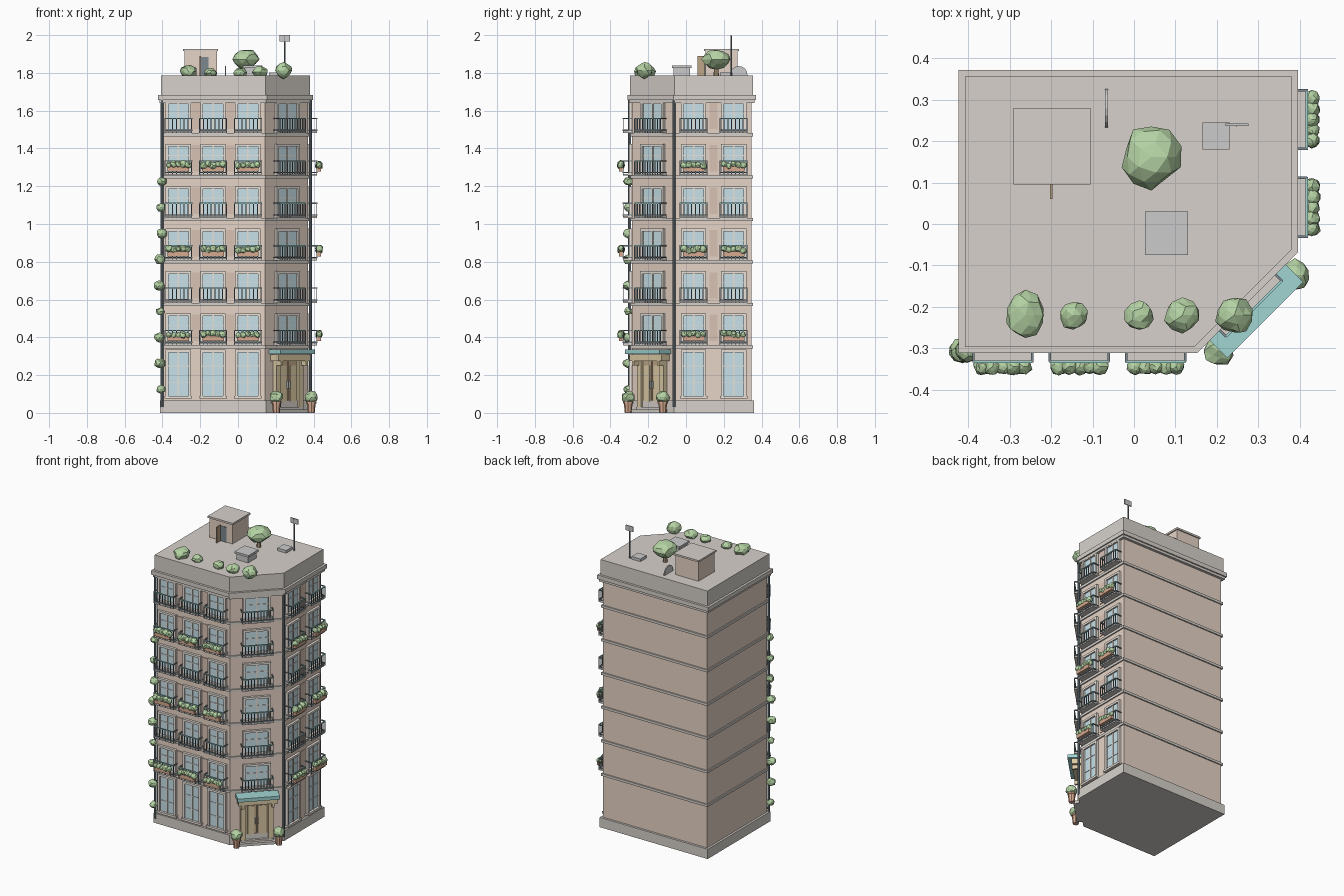
import bpy, bmesh, math, random
from mathutils import Matrix, Vector

if "Cube" in bpy.data.objects:
    bpy.data.objects.remove(bpy.data.objects["Cube"])

random.seed(4)
parts = {}
COL = {
    "wall": (0.80, 0.66, 0.57), "stone": (0.68, 0.64, 0.60), "panel": (0.70, 0.54, 0.46),
    "frame": (0.82, 0.76, 0.70), "glass": (0.58, 0.76, 0.82), "iron": (0.20, 0.25, 0.28),
    "teal": (0.35, 0.66, 0.65), "leaf": (0.46, 0.65, 0.37), "clay": (0.68, 0.40, 0.28),
    "tan": (0.72, 0.60, 0.38), "wood": (0.52, 0.38, 0.24), "metal": (0.55, 0.56, 0.57)}
mats = {}
for k, c in COL.items():
    mats[k] = bpy.data.materials.new(k)
    mats[k].diffuse_color = (*c, 1)


def bm_of(name, mat):
    if name not in parts:
        parts[name] = (bmesh.new(), mat)
    return parts[name][0]


def box(name, mat, x, y, z, M=Matrix()):
    """Box from (min, max) ranges, placed by matrix M."""
    c = [(a + b) / 2 for a, b in (x, y, z)]
    s = [abs(b - a) for a, b in (x, y, z)]
    bmesh.ops.create_cube(bm_of(name, mat), size=1,
                          matrix=M @ Matrix.Translation(c) @ Matrix.Diagonal((*s, 1)))


def cyl(name, mat, p, r1, r2, h, n=8, R=Matrix()):
    bmesh.ops.create_cone(bm_of(name, mat), cap_ends=True, segments=n, radius1=r1, radius2=r2,
                          depth=h, matrix=Matrix.Translation(p) @ R)


def blob(name, p, r, jitter=0.12):
    """Faceted foliage clump."""
    v = bmesh.ops.create_icosphere(bm_of(name, "leaf"), subdivisions=2, radius=1)["verts"]
    for q in v:
        k = 1 + random.uniform(-jitter, jitter)
        q.co = Vector(p) + Vector([q.co[i] * r[i] * k for i in range(3)])


# footprint with one cut corner, grown outward by d
X0, X1, Y0, Y1, CX = -0.398, 0.371, -0.286, 0.346, 0.142
CY = Y0 + X1 - CX


def slab(name, mat, d, z0, z1):
    t = d * math.tan(math.pi / 8)
    pts = [(X0 - d, Y0 - d), (CX + t, Y0 - d), (X1 + d, CY - t), (X1 + d, Y1 + d), (X0 - d, Y1 + d)]
    bm = bm_of(name, mat)
    lo = [bm.verts.new((*p, z0)) for p in pts]
    hi = [bm.verts.new((*p, z1)) for p in pts]
    bm.faces.new(lo[::-1])
    bm.faces.new(hi)
    for i in range(5):
        j = (i + 1) % 5
        bm.faces.new((lo[i], lo[j], hi[j], hi[i]))


FLOORS = [0.35 + 0.2245 * i for i in range(6)]
slab("walls", "wall", 0, 0.02, 1.67)
slab("plinth", "stone", 0.014, 0, 0.065)
for z in FLOORS:
    slab("floor_bands", "stone", 0.008, z - 0.008, z + 0.008)
slab("cornice", "stone", 0.017, 1.64, 1.658)
slab("cornice", "stone", 0.025, 1.656, 1.684)
slab("parapet_roof", "stone", 0.01, 1.68, 1.785)


def window(M, u, w, z0, z1, bars=1):
    h, b, o = w / 2, 0.014, 0.016
    box("window_glass", "glass", (u - h + b, u + h - b), (-0.006, 0.004), (z0 + b, z1 - b), M)
    for s in (-1, 1):
        box("window_frames", "frame", (u + s * h, u + s * (h - b)), (-o, 0.004), (z0, z1), M)
    box("window_frames", "frame", (u - h, u + h), (-o, 0.004), (z1 - b, z1), M)
    box("window_frames", "frame", (u - h - 0.006, u + h + 0.006), (-o - 0.006, 0.004), (z0, z0 + b), M)
    box("window_bars", "frame", (u - 0.004, u + 0.004), (-0.011, 0), (z0 + b, z1 - b), M)
    for i in range(bars):
        z = z0 + (z1 - z0) * (0.62 if bars == 1 else (i + 1) / (bars + 1))
        box("window_bars", "frame", (u - h + b, u + h - b), (-0.009, 0), (z - 0.002, z + 0.002), M)


def balcony(M, u, w, z, plants):
    h, y = w / 2, -0.046
    box("balcony_slabs", "stone", (u - h, u + h), (y, 0), (z + 0.008, z + 0.018), M)
    for zz in (z + 0.024, z + 0.086):
        mat = ("rail_tops", "teal") if zz > z + 0.05 else ("railings", "iron")
        box(*mat, (u - h, u + h), (y - 0.003, y + 0.003), (zz - 0.003, zz + 0.003), M)
        for s in (-1, 1):
            box("railings", "iron", (u + s * h - 0.003, u + s * h + 0.003), (y, 0),
                (zz - 0.003, zz + 0.003), M)
    n = round(w / 0.02)
    for i in range(n + 1):
        x = u - h + w * i / n
        box("railings", "iron", (x - 0.0025, x + 0.0025), (y - 0.002, y + 0.002), (z + 0.01, z + 0.086), M)
    if plants:
        box("planter_boxes", "clay", (u - h * 0.8, u + h * 0.8), (y - 0.022, y - 0.002), (z + 0.03, z + 0.056), M)
        for i in range(5):
            p = M @ Vector((u + (i - 2) * 0.025, y - 0.012, z + 0.064 + random.uniform(-0.006, 0.008)))
            r = random.uniform(0.016, 0.021)
            blob("planter_leaves", p, (r, r, r))


# facades: origin on the wall, local -y faces out
front = Matrix.Translation((0, Y0, 0))
side = Matrix.Translation((X1, 0, 0)) @ Matrix.Rotation(math.pi / 2, 4, "Z")
corner = Matrix.Translation(((CX + X1) / 2, (Y0 + CY) / 2, 0)) @ Matrix.Rotation(math.pi / 4, 4, "Z")
for M, us, ps in ((front, (-0.316, -0.132, 0.052), (-0.224, -0.04)), (side, (0.04, 0.252), (0.146,))):
    for u in us:
        window(M, u, 0.134, 0.075, 0.335, 2)
    for i, z in enumerate(FLOORS):
        for u in us:
            window(M, u, 0.134, z + 0.014, z + 0.176)
            balcony(M, u, 0.142, z, i % 2 == 0)
        for u in ps:
            box("wall_panels", "panel", (u - 0.022, u + 0.022), (-0.004, 0.002), (z + 0.03, z + 0.17), M)
for z in FLOORS:
    window(corner, 0, 0.17, z + 0.014, z + 0.176)
    balcony(corner, 0, 0.19, z, False)

# entrance: doors, surround, canopy, steps
for s in (-1, 1):
    box("door_surround", "tan", (s * 0.1, s * 0.068), (-0.026, 0.004), (0.02, 0.285), corner)
    box("door_leaves", "wood", (s * 0.003, s * 0.068), (-0.012, 0.004), (0.03, 0.275), corner)
    box("door_panels", "tan", (s * 0.014, s * 0.056), (-0.016, 0), (0.06, 0.25), corner)
    box("door_handles", "metal", (s * 0.006, s * 0.011), (-0.024, 0), (0.13, 0.17), corner)
    box("canopy_brackets", "tan", (s * 0.1, s * 0.085), (-0.06, 0), (0.25, 0.28), corner)
box("door_lintel", "tan", (-0.12, 0.12), (-0.06, 0.004), (0.275, 0.31), corner)
box("canopy", "teal", (-0.13, 0.13), (-0.085, 0.004), (0.312, 0.335), corner)
box("entrance_steps", "stone", (-0.115, 0.115), (-0.05, 0), (0, 0.018), corner)
box("entrance_steps", "stone", (-0.1, 0.1), (-0.03, 0), (0.018, 0.03), corner)
for x, y in ((0.203, -0.306), (0.388, -0.123)):
    cyl("entrance_pots", "clay", (x, y, 0.03), 0.018, 0.024, 0.06)
    cyl("entrance_pots", "clay", (x, y, 0.056), 0.027, 0.027, 0.01)
    blob("entrance_shrubs", (x, y, 0.083), (0.037, 0.037, 0.032))

# drainpipes and climbing plant
for x, y in ((X0 - 0.004, Y0 - 0.012), (X1 + 0.012, CY - 0.006)):
    cyl("drainpipes", "iron", (x, y, 0.845), 0.008, 0.008, 1.63)
for i in range(9):
    r = random.uniform(0.022, 0.03)
    blob("climbing_plant", (-0.408 + random.uniform(-0.012, 0.01), -0.305, 0.125 + 0.1375 * i), (r, r, r * 0.9))

# roof stair house with open door
R = 1.785
box("stair_house", "wall", (-0.283, -0.112), (0.102, 0.273), (R - 0.01, 1.918))
box("stair_house_roof", "stone", (-0.29, -0.105), (0.095, 0.28), (1.915, 1.927))
box("stair_house_opening", "iron", (-0.2, -0.155), (0.099, 0.11), (R, 1.885))
box("stair_house_door", "wood", (-0.203, -0.197), (0.06, 0.102), (R, 1.89))
# roof equipment
box("vent_unit", "metal", (0.036, 0.121), (-0.066, 0.021), (R - 0.01, 1.828))
box("vent_lid", "metal", (0.027, 0.13), (-0.075, 0.03), (1.826, 1.84))
box("roof_hatch", "metal", (0.165, 0.23), (0.18, 0.245), (R - 0.005, 1.803))
cyl("antenna_pole", "iron", (0.247, 0.239, 1.885), 0.004, 0.004, 0.22, 6)
box("antenna_panel", "metal", (0.221, 0.276), (0.236, 0.242), (1.966, 2.0))
cyl("dish", "metal", (-0.066, 0.279, 1.79), 0.046, 0.046, 0.007, 16, Matrix.Rotation(math.pi / 2, 4, "Y"))
# roof garden
cyl("tree_trunk", "wood", (0.042, 0.16, 1.82), 0.014, 0.011, 0.08)
blob("tree_crown", (0.042, 0.162, 1.872), (0.068, 0.074, 0.052))
for x, rx, ry, h in ((-0.262, 0.046, 0.058, 0.036), (-0.147, 0.034, 0.033, 0.024), (0.013, 0.036, 0.034, 0.026),
                     (0.117, 0.043, 0.04, 0.03), (0.242, 0.044, 0.044, 0.042)):
    blob("roof_bushes", (x, -0.22, R + h * 0.65), (rx, ry, h))

for name, (bm, mat) in parts.items():
    bmesh.ops.recalc_face_normals(bm, faces=bm.faces)
    me = bpy.data.meshes.new(name)
    bm.to_mesh(me)
    bm.free()
    me.materials.append(mats[mat])
    bpy.context.collection.objects.link(bpy.data.objects.new(name, me))

for m in bpy.data.materials:
    if m.users and not m.is_grease_pencil:
        m.use_nodes = True
        m.node_tree.nodes["Principled BSDF"].inputs["Base Color"].default_value = m.diffuse_color
